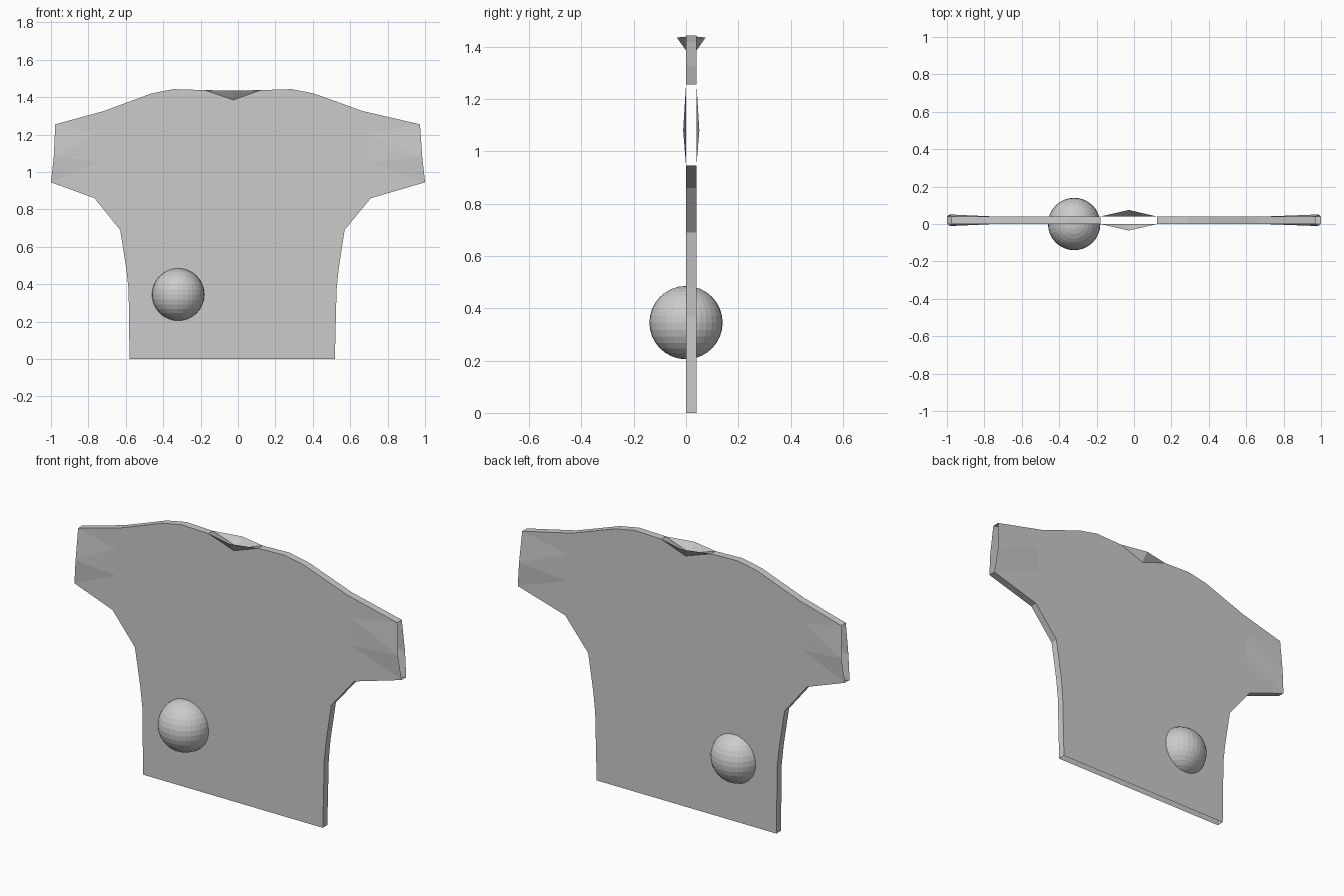
import bpy, bmesh

if "Cube" in bpy.data.objects:
    bpy.data.objects.remove(bpy.data.objects["Cube"])

grey = bpy.data.materials.new("light grey")
grey.diffuse_color = (0.6, 0.6, 0.6, 1)
grey.use_nodes = True
grey.node_tree.nodes["Principled BSDF"].inputs["Base Color"].default_value = grey.diffuse_color

THICK = 0.04   # distance between front and back panels

# Outline points (x, z): each side runs from hem to neck corner
LEFT = [(-0.58, 0), (-0.585, 0.37), (-0.597, 0.48), (-0.63, 0.69), (-0.767, 0.86),
        (-1.0, 0.945), (-0.977, 1.255), (-0.72, 1.325), (-0.463, 1.42),
        (-0.345, 1.443), (-0.18, 1.438)]
RIGHT = [(0.518, 0), (0.527, 0.37), (0.538, 0.48), (0.57, 0.69), (0.71, 0.86),
         (1.0, 0.945), (0.973, 1.255), (0.67, 1.325), (0.404, 1.42),
         (0.286, 1.443), (0.123, 1.438)]
# Sleeve panel points: inner top, inner middle, outer middle (bulged)
SLEEVE_L = [(-0.75, 1.205), (-0.745, 1.055), (-0.985, 1.08)]
SLEEVE_R = [(0.70, 1.205), (0.695, 1.055), (0.985, 1.08)]
# Collar fold points: left, middle, right
FOLD = [(-0.23, 1.40), (-0.025, 1.385), (0.18, 1.40)]

bm = bmesh.new()


def panel(y, out):
    """One sheet of the shirt; out is the direction it bulges in y."""
    def put(points, dy=0):
        return [bm.verts.new((x, y + dy * out, z)) for x, z in points]
    left, right = put(LEFT), put(RIGHT)
    sl, sr = put(SLEEVE_L), put(SLEEVE_R)
    for s in (sl, sr):
        s[2].co.y += 0.011 * out
    fold = put(FOLD)
    tip = put([(-0.028, 1.435)], 0.035)[0]
    # flat body, going round the sleeve panels and the collar flare
    bm.faces.new(left[:5] + [sl[1], sl[0]] + left[6:] + fold + right[:5:-1]
                 + [sr[0], sr[1]] + right[4::-1])
    # sleeve panels, upper and lower
    for side, s in ((left, sl), (right, sr)):
        for a, b, c, d in ((s[0], s[1], s[2], side[6]), (s[1], side[4], side[5], s[2])):
            bm.faces.new((a, b, c))
            bm.faces.new((a, c, d))
    # flared collar
    for corner, f in ((left[-1], fold[0]), (right[-1], fold[2])):
        bm.faces.new((f, corner, fold[1]))
        bm.faces.new((corner, tip, fold[1]))
    return left, right


front = panel(0, -1)
back = panel(THICK, 1)

# Side and shoulder strips; the hem, cuffs and neck stay open
for f, b in zip(front, back):
    for i in range(len(f) - 1):
        if i != 5:
            bm.faces.new((f[i], f[i + 1], b[i + 1], b[i]))

bmesh.ops.recalc_face_normals(bm, faces=bm.faces)
if min(bm.faces, key=lambda f: f.calc_center_median().y - f.calc_area()).normal.y > 0:
    bmesh.ops.reverse_faces(bm, faces=bm.faces)
mesh = bpy.data.meshes.new("shirt")
bm.to_mesh(mesh)
bm.free()
shirt = bpy.data.objects.new("shirt", mesh)
bpy.context.collection.objects.link(shirt)
mesh.materials.append(grey)

# Ball passing through the lower body
bpy.ops.mesh.primitive_uv_sphere_add(segments=32, ring_count=16, radius=0.14,
                                     location=(-0.32, 0, 0.345))
ball = bpy.context.object
ball.name = "ball"
ball.data.materials.append(grey)
